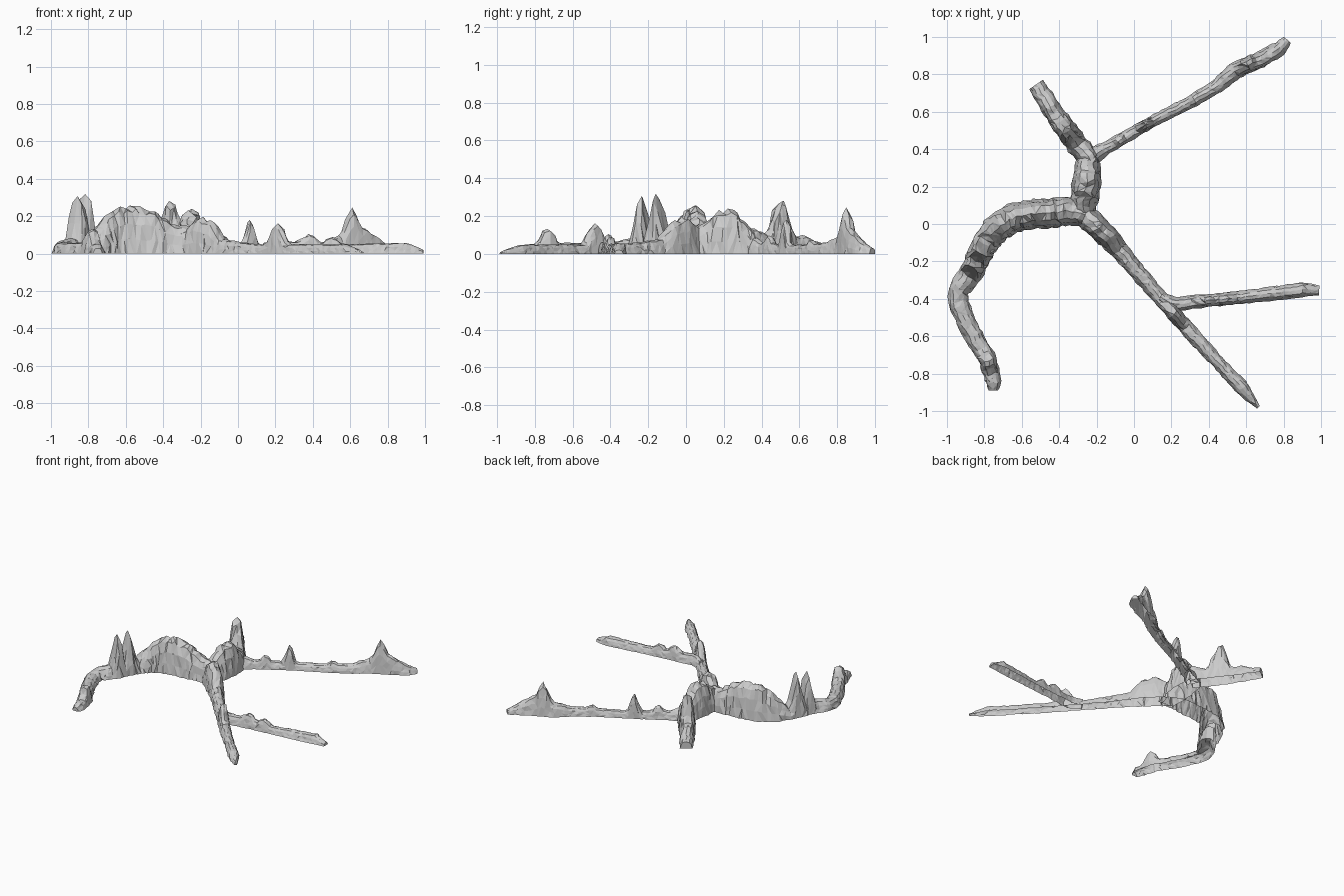
import bpy
import bmesh
import math
import random
from mathutils import Vector

random.seed(7)

old = bpy.data.objects.get("Cube")
if old:
    bpy.data.objects.remove(old, do_unlink=True)

STEP = 0.024

# Craggy half cross-section: (fraction of half width, fraction of height)
HALF = [(1, 0), (0.9, 0.3), (0.76, 0.62), (0.5, 0.9)]
PROFILE = [(-u, v) for u, v in HALF] + [(0, 1)] + [(u, v) for u, v in reversed(HALF)]


def resample(path):
    """Evenly spaced (x, y, half width, height) samples along a polyline."""
    samples = []
    for start, end in zip(path, path[1:]):
        a, b = Vector(start), Vector(end)
        count = max(1, round((b.xy - a.xy).length / STEP))
        samples += [a.lerp(b, i / count) for i in range(count)]
    return samples + [Vector(path[-1])]


def height_at(sample, spikes):
    """Crest height with the rounded pinnacles raised out of it."""
    height = sample.w
    for x, y, peak, reach in spikes:
        distance = (sample.xy - Vector((x, y))).length
        if distance < reach:
            lift = 0.5 + 0.5 * math.cos(math.pi * distance / reach)
            height = max(height, sample.w + (peak - sample.w) * lift)
    return height


def ridge(name, path, spikes=()):
    """Sweep the rocky profile along a path, open underneath."""
    samples = resample(path)
    bm = bmesh.new()
    rings = []
    for i, s in enumerate(samples):
        before = samples[max(i - 2, 0)].xy
        after = samples[min(i + 2, len(samples) - 1)].xy
        along = (after - before).normalized()
        side = Vector((-along.y, along.x))
        height = height_at(s, spikes)
        sway = random.uniform(-0.1, 0.1)
        ring = []
        for u, v in PROFILE:
            across = s.z * (u * random.uniform(0.9, 1.08) + sway * v)
            slide = random.uniform(-0.3, 0.3) * STEP * (0 < i < len(samples) - 1)
            spot = s.xy + side * across + along * slide
            z = height * v * random.uniform(0.92, 1.03)
            ring.append(bm.verts.new((spot.x, spot.y, z)))
        rings.append(ring)
    # Facets between neighbouring sections, with random diagonals
    for a, b in zip(rings, rings[1:]):
        for j in range(len(PROFILE) - 1):
            p, q, r, t = a[j], a[j + 1], b[j + 1], b[j]
            if random.random() < 0.5:
                p, q, r, t = q, r, t, p
            bm.faces.new((p, q, r))
            bm.faces.new((p, r, t))
    # Close both ends
    bm.faces.new(rings[0])
    bm.faces.new(rings[-1])
    bmesh.ops.recalc_face_normals(bm, faces=bm.faces)
    if sum(f.normal.z * f.calc_area() for f in bm.faces) < 0:
        bmesh.ops.reverse_faces(bm, faces=bm.faces)
    mesh = bpy.data.meshes.new(name)
    bm.to_mesh(mesh)
    bm.free()
    obj = bpy.data.objects.new(name, mesh)
    bpy.context.collection.objects.link(obj)
    return obj


# Domed western ridge curling forward, with twin pinnacles
ridge("west_ridge", [
    (-.24, .04, .06, .14), (-.36, .07, .08, .17), (-.45, .06, .08, .23),
    (-.55, .05, .08, .26), (-.65, .03, .08, .25), (-.73, -.02, .08, .18),
    (-.79, -.09, .07, .08), (-.86, -.24, .065, .09), (-.94, -.36, .055, .07),
    (-.94, -.42, .055, .06), (-.88, -.56, .05, .06), (-.78, -.73, .05, .06),
    (-.75, -.85, .04, .05), (-.75, -.89, .025, .03)],
    [(-.82, -.15, .32, .06), (-.855, -.235, .31, .055), (-.78, -.735, .14, .07)])

# Central rocky mound joining the arms
ridge("central_mound", [
    (-.28, .01, .06, .12), (-.27, .1, .07, .17), (-.26, .17, .08, .23),
    (-.25, .25, .08, .24), (-.25, .31, .07, .18), (-.23, .38, .05, .1)])

# Short northern spur with one tall pinnacle
ridge("north_spur", [
    (-.23, .34, .06, .14), (-.3, .42, .06, .11), (-.41, .57, .055, .09),
    (-.45, .63, .05, .1), (-.48, .68, .05, .07), (-.525, .745, .045, .05)],
    [(-.36, .5, .29, .1)])

# Long thin north-eastern arm with a jagged outcrop near its tip
ridge("north_east_arm", [
    (-.24, .35, .05, .1), (-.15, .405, .035, .06), (.1, .55, .032, .05),
    (.3, .65, .035, .05), (.45, .74, .04, .06), (.54, .82, .045, .1),
    (.68, .88, .045, .13), (.78, .94, .04, .06), (.82, .985, .025, .03)],
    [(-.08, .445, .1, .05), (.065, .53, .2, .05), (.33, .67, .08, .05),
     (.61, .85, .24, .07)])

# South-eastern arm, thick at the root and pointed at the end
ridge("south_east_arm", [
    (-.28, .06, .06, .13), (-.2, -.01, .065, .2), (-.13, -.08, .06, .17),
    (-.08, -.14, .05, .08), (.1, -.35, .04, .05), (.33, -.61, .04, .05),
    (.45, -.74, .035, .05), (.58, -.88, .04, .05), (.665, -.98, .01, .01)],
    [(.215, -.48, .16, .1)])

# Low eastern branch
ridge("east_branch", [
    (.14, -.39, .03, .06), (.22, -.43, .04, .07), (.38, -.41, .035, .06),
    (.6, -.39, .035, .05), (.9, -.35, .04, .06), (.99, -.355, .025, .02)],
    [(.38, -.41, .11, .07), (.5, -.4, .09, .06)])
